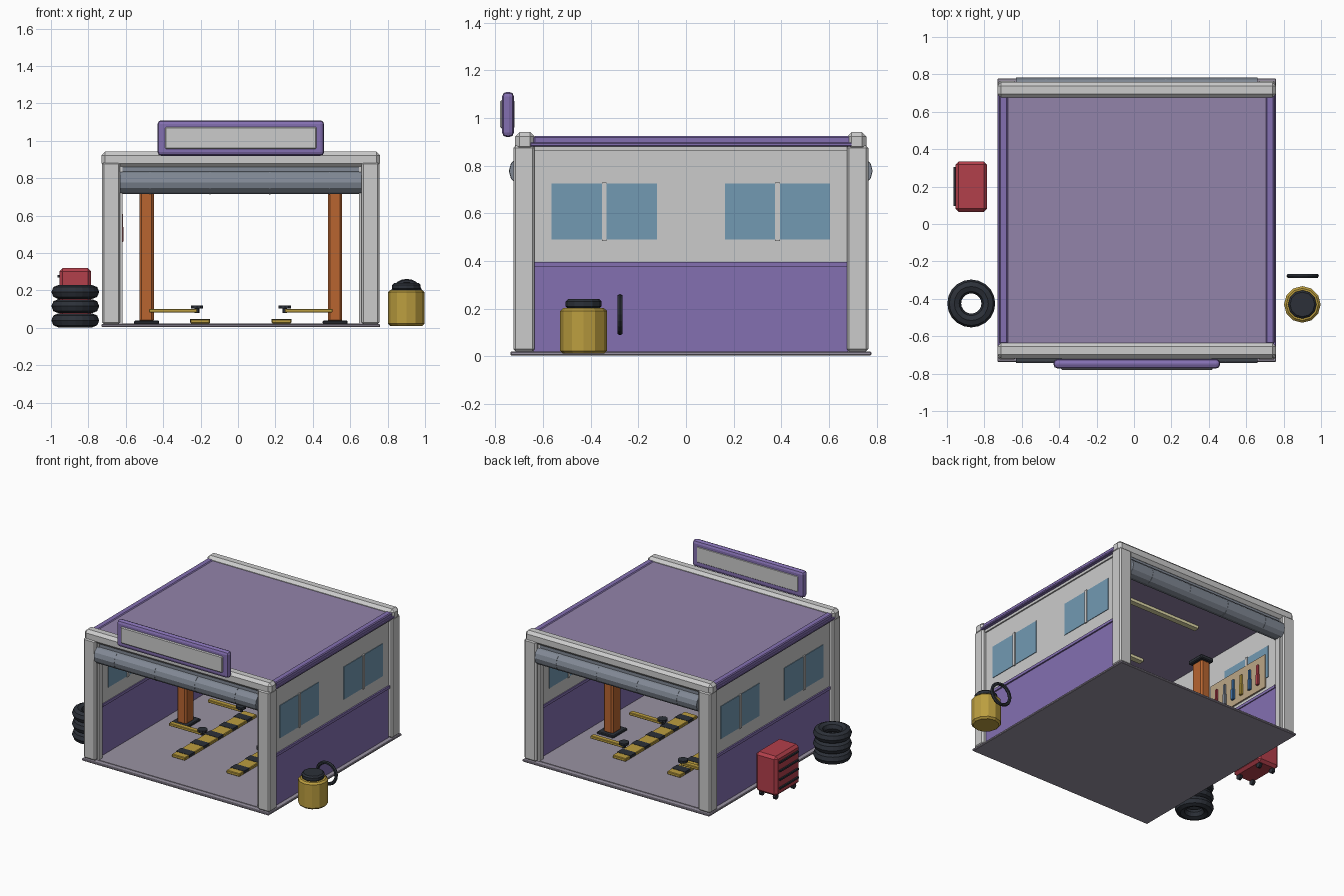
import bpy, math
from mathutils import Vector

CX = 0.015            # building centre line in x
SIDES = (-1, 1)


def mat(name, r, g, b):
    m = bpy.data.materials.new(name)
    m.diffuse_color = (r, g, b, 1)
    return m


PURPLE = mat("purple", 0.23, 0.16, 0.44)
ROOF = mat("roof_lilac", 0.29, 0.23, 0.40)
FLOOR = mat("floor_grey", 0.32, 0.29, 0.36)
GLASS = mat("glass", 0.17, 0.32, 0.45)
DARK = mat("dark_rubber", 0.025, 0.03, 0.04)
YELLOW = mat("yellow", 0.50, 0.34, 0.05)
ORANGE = mat("orange", 0.48, 0.13, 0.03)
RED = mat("red", 0.45, 0.05, 0.07)
BLUE = mat("blue", 0.05, 0.17, 0.40)
STEEL = mat("steel", 0.22, 0.25, 0.30)
BOARD = mat("pegboard", 0.50, 0.38, 0.24)
LAMP = mat("lamp", 0.75, 0.70, 0.40)


def finish(name, m, bevel=0.0, seg=1):
    o = bpy.context.object
    o.name = name
    if m:
        o.data.materials.append(m)
    if bevel:
        b = o.modifiers.new("bevel", 'BEVEL')
        b.width, b.segments, b.limit_method = bevel, seg, 'ANGLE'
    return o


def box(name, lo, hi, m=None, bevel=0.0, seg=1):
    """Box between two opposite corners (any order)."""
    a, b = Vector(lo), Vector(hi)
    bpy.ops.mesh.primitive_cube_add(size=1, location=(a + b) / 2)
    o = bpy.context.object
    for v in o.data.vertices:
        v.co = [v.co[i] * abs(b[i] - a[i]) for i in range(3)]
    return finish(name, m, bevel, seg)


def cyl(name, loc, r, h, m=None, n=12, bevel=0.0, rot=(0, 0, 0)):
    bpy.ops.mesh.primitive_cylinder_add(vertices=n, radius=r, depth=h,
                                        location=loc, rotation=rot)
    return finish(name, m, bevel)


def ring(name, loc, R, r, m, rot=(0, 0, 0), n=20, k=8):
    bpy.ops.mesh.primitive_torus_add(major_radius=R, minor_radius=r, major_segments=n,
                                     minor_segments=k, location=loc, rotation=rot)
    return finish(name, m)


# Floor slab
box("floor_slab", (CX - 0.745, -0.737, 0.004), (CX + 0.745, 0.778, 0.02), FLOOR, 0.004)
box("floor_top", (CX - 0.70, -0.70, 0.018), (CX + 0.70, 0.74, 0.024), FLOOR)

# Front and back portals: columns, beam, rolled shutter
for label, y0, y1, s in (("front", -0.725, -0.635, -1), ("back", 0.765, 0.675, 1)):
    ym = (y0 + y1) / 2
    for side in SIDES:
        box(label + "_column", (CX + side * 0.645, y1, 0.02),
            (CX + side * 0.742, y0, 0.885), None, 0.01)
        box(label + "_door_rail", (CX + side * 0.632, ym - 0.02, 0.02),
            (CX + side * 0.65, ym + 0.02, 0.87))
    box(label + "_beam", (CX - 0.745, y1, 0.86), (CX + 0.745, y0 + 0.007 * -s, 0.942), None, 0.02)
    box(label + "_lintel", (CX - 0.645, y1, 0.835), (CX + 0.645, y0 - 0.03 * s, 0.87), STEEL)
    cyl(label + "_shutter_roll", (CX, ym, 0.778), 0.062, 1.29, STEEL, 12,
        rot=(0, math.pi / 2, 0))
    for x in (-0.47, -0.15, 0.17, 0.49):
        cyl(label + "_shutter_band", (x, ym, 0.778), 0.0635, 0.006, STEEL, 12,
            rot=(0, math.pi / 2, 0))

# Side walls with windows, dado and roof edge
for side in SIDES:
    def X(d):
        return CX + side * d
    box("wall_lower", (X(0.655), -0.64, 0.02), (X(0.712), 0.68, 0.38), PURPLE)
    box("wall_upper", (X(0.655), -0.64, 0.38), (X(0.712), 0.68, 0.885))
    box("dado_rail", (X(0.648), -0.635, 0.376), (X(0.722), 0.675, 0.396), PURPLE)
    box("wall_top_trim", (X(0.66), -0.635, 0.862), (X(0.722), 0.675, 0.885))
    for y0, y1 in ((-0.565, -0.122), (0.163, 0.605)):
        yc = (y0 + y1) / 2
        box("window_pane", (X(0.651), y0, 0.49), (X(0.716), y1, 0.725), GLASS)
        box("window_mullion", (X(0.646), yc - 0.01, 0.485), (X(0.722), yc + 0.01, 0.73))
    box("roof_edge", (X(0.69), -0.64, 0.885), (X(0.735), 0.69, 0.924), PURPLE, 0.006)
    box("roof_gutter", (X(0.69), -0.655, 0.88), (X(0.745), 0.705, 0.897), PURPLE, 0.004)

# Roof panel and ceiling lamps
box("roof_panel", (CX - 0.70, -0.645, 0.88), (CX + 0.70, 0.69, 0.918), ROOF)
for y in (-0.28, 0.28):
    box("ceiling_lamp", (CX - 0.315, y - 0.02, 0.86), (CX + 0.315, y + 0.02, 0.882), LAMP)

# Sign board over the front
box("sign_frame", (CX - 0.445, -0.772, 0.92), (CX + 0.445, -0.722, 1.11), PURPLE, 0.02, 2)
box("sign_panel", (CX - 0.405, -0.781, 0.957), (CX + 0.405, -0.719, 1.075), None, 0.006)

# Two-post lift: posts, arms with pads, striped tracks
for side in SIDES:
    def X(d):
        return CX + side * d
    box("lift_base", (X(0.438), 0.02, 0.02), (X(0.57), 0.18, 0.04), DARK, 0.005)
    box("lift_post", (X(0.465), 0.05, 0.03), (X(0.542), 0.15, 0.76), ORANGE, 0.012)
    box("lift_cap", (X(0.45), 0.035, 0.755), (X(0.555), 0.165, 0.785), DARK, 0.006)
    for y in (-0.09, 0.35):
        box("lift_arm", (X(0.235), y - 0.018, 0.082), (X(0.49), y + 0.018, 0.102), YELLOW, 0.003)
        cyl("arm_pad_stem", (X(0.235), y, 0.095), 0.014, 0.03, DARK, 10)
        cyl("arm_pad", (X(0.235), y, 0.112), 0.034, 0.016, DARK, 10)
    box("track", (X(0.165), -0.39, 0.024), (X(0.27), 0.43, 0.046), YELLOW, 0.004)
    for i in range(5):
        y = -0.31 + i * 0.164
        box("track_stripe", (X(0.164), y - 0.032, 0.03), (X(0.271), y + 0.032, 0.048), DARK)

# Pegboard with hanging tools on the inner left wall
box("pegboard", (-0.645, 0.03, 0.42), (-0.628, 0.58, 0.665), BOARD)
for i, m in enumerate((RED, STEEL, BLUE, YELLOW, BLUE, RED)):
    y = 0.095 + i * 0.084
    box("tool_handle", (-0.63, y - 0.013, 0.46), (-0.612, y + 0.013, 0.54), m, 0.003)
    box("tool_shaft", (-0.63, y - 0.008, 0.53), (-0.616, y + 0.008, 0.61), m)

# Tyre stack
for i in range(3):
    ring("tyre", (-0.87, -0.425, 0.04 + i * 0.076), 0.091, 0.037, DARK)

# Tool cabinet with drawer pulls on the outer side
box("tool_cabinet", (-0.955, 0.065, 0.035), (-0.785, 0.335, 0.32), RED, 0.018)
for i in range(4):
    z = 0.09 + i * 0.062
    box("drawer_pull", (-0.966, 0.095, z - 0.006), (-0.95, 0.305, z + 0.006), DARK)
for x in (-0.925, -0.815):
    for y in (0.10, 0.30):
        cyl("caster", (x, y, 0.022), 0.02, 0.02, DARK, 10, rot=(0, math.pi / 2, 0))

# Oil drum with dark lid and hose ring
cyl("oil_drum", (0.90, -0.43, 0.107), 0.098, 0.192, YELLOW, 12, 0.012)
cyl("drum_lid", (0.90, -0.43, 0.22), 0.076, 0.04, DARK, 12, 0.01)
ring("hose_ring", (0.902, -0.277, 0.175), 0.075, 0.012, DARK, (math.pi / 2, 0, 0), 20, 6)
